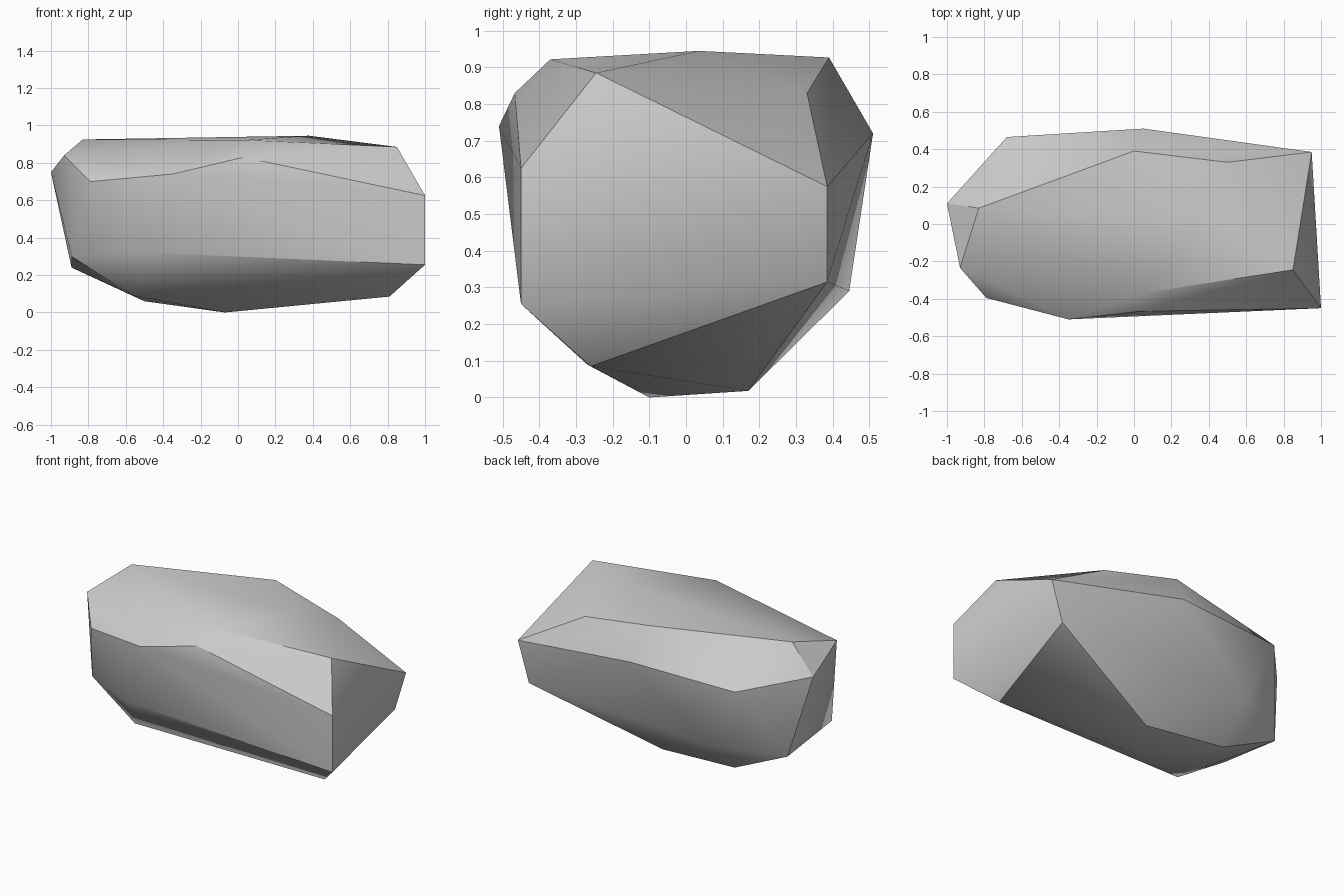
import bpy, bmesh, math

# Clear the default cube
cube = bpy.data.objects.get("Cube")
if cube:
    bpy.data.objects.remove(cube, do_unlink=True)

# Stone material
stone = bpy.data.materials.new("light_grey_stone")
stone.use_nodes = True
grey = (0.6, 0.6, 0.6, 1.0)
stone.diffuse_color = grey
bsdf = stone.node_tree.nodes["Principled BSDF"]
bsdf.inputs["Base Color"].default_value = grey
bsdf.inputs["Roughness"].default_value = 0.9

# Corners of the boulder, wrapped by a convex hull
left_end = [(1.0, -0.45, 0.625), (1.0, -0.45, 0.255), (0.85, -0.245, 0.885),
            (0.95, 0.385, 0.575), (0.87, 0.385, 0.315), (0.81, -0.26, 0.085)]
right_end = [(-1.0, 0.11, 0.75), (-0.93, -0.235, 0.84), (-0.83, 0.085, 0.925),
             (-0.79, -0.395, 0.70), (-0.89, 0.22, 0.24), (-0.89, -0.24, 0.30)]
front = [(-0.35, -0.51, 0.74), (0.03, -0.467, 0.83), (-0.48, -0.455, 0.32)]
back = [(0.05, 0.51, 0.72), (-0.68, 0.465, 0.70), (-0.48, 0.445, 0.29)]
top = [(0.04, -0.37, 0.922), (0.38, 0.035, 0.945), (0.0, 0.39, 0.927), (0.5, 0.33, 0.83)]
bottom = [(-0.07, -0.10, 0.0), (0.05, 0.17, 0.018), (-0.50, 0.21, 0.06), (-0.56, -0.27, 0.09)]

bm = bmesh.new()
for corner in left_end + right_end + front + back + top + bottom:
    bm.verts.new(corner)
bmesh.ops.convex_hull(bm, input=bm.verts[:])
bmesh.ops.delete(bm, geom=[v for v in bm.verts if not v.link_faces], context='VERTS')
bmesh.ops.recalc_face_normals(bm, faces=bm.faces[:])

mesh = bpy.data.meshes.new("boulder")
bm.to_mesh(mesh)
bm.free()
mesh.materials.append(stone)
boulder = bpy.data.objects.new("boulder", mesh)
bpy.context.collection.objects.link(boulder)

# Soft facets with crisp main ridges
bpy.ops.object.select_all(action='DESELECT')
boulder.select_set(True)
bpy.context.view_layer.objects.active = boulder
bpy.ops.object.shade_smooth_by_angle(angle=math.radians(30))
